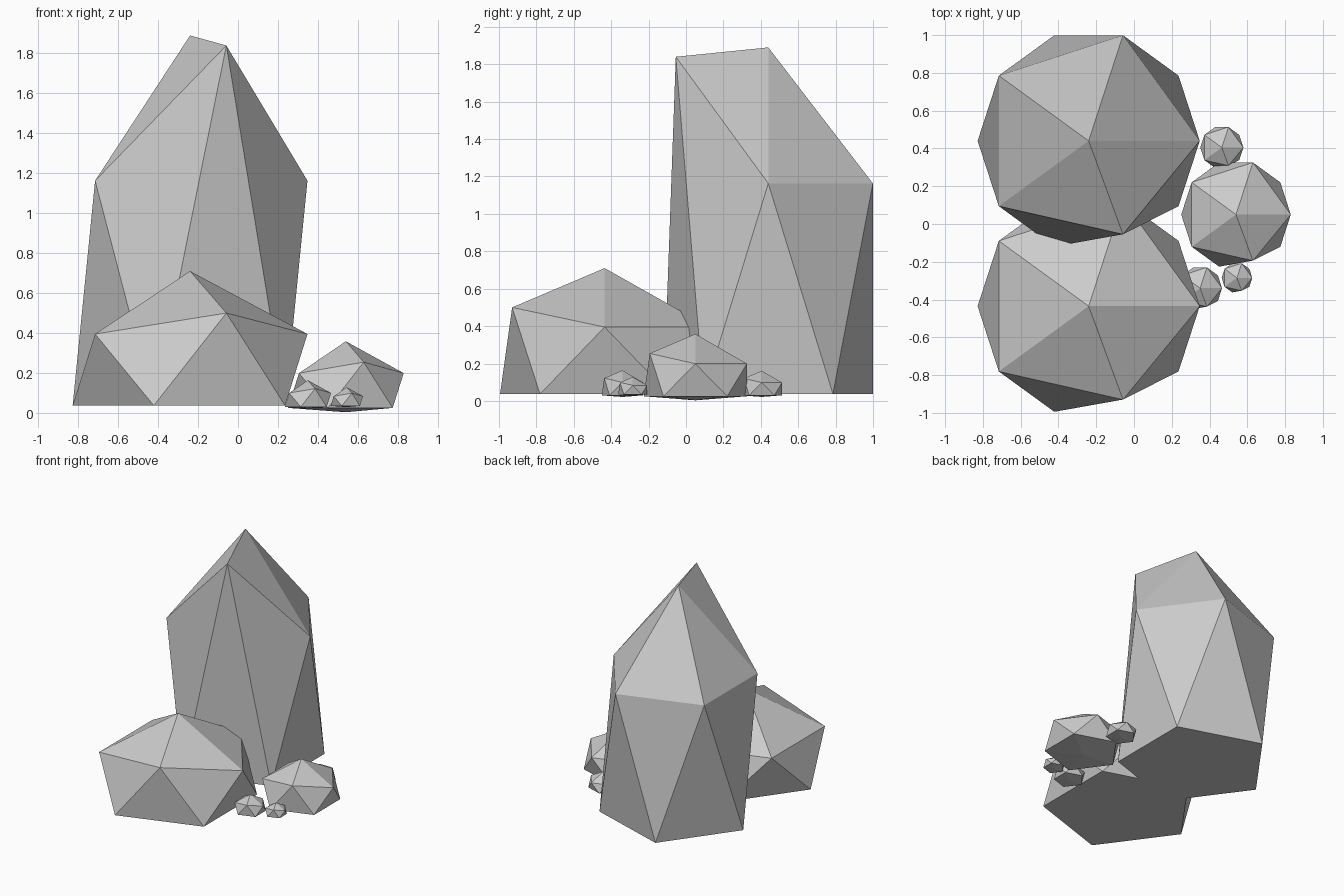
import bpy, bmesh
from math import cos, sin, radians

if "Cube" in bpy.data.objects:
    bpy.data.objects.remove(bpy.data.objects["Cube"])


def rock(name, x, y, r, bottom, low, mid, high, top):
    """Stretched icosahedron with one front corner pulled up and inwards."""
    bm = bmesh.new()
    tip = bm.verts.new((x, y, top))
    base = bm.verts.new((x, y, bottom))
    upper, lower = [], []
    for i in range(5):
        a, b = radians(72 * i), radians(72 * i + 36)
        raised = i == 4
        upper.append(bm.verts.new((x + r * cos(a),
                                   y + r * sin(a) + (0.11 * r if raised else 0),
                                   high if raised else mid)))
        lower.append(bm.verts.new((x + r * cos(b), y + r * sin(b), low)))
    for i in range(5):
        j = (i + 1) % 5
        bm.faces.new((tip, upper[i], upper[j]))
        bm.faces.new((upper[i], lower[i], upper[j]))
        bm.faces.new((lower[i], lower[j], upper[j]))
        bm.faces.new((base, lower[j], lower[i]))
    bmesh.ops.recalc_face_normals(bm, faces=bm.faces)
    mesh = bpy.data.meshes.new(name)
    bm.to_mesh(mesh)
    bm.free()
    bpy.context.collection.objects.link(bpy.data.objects.new(name, mesh))


# Large flat-based rocks
rock("tall_rock", -0.24, 0.44, 0.588, 0.037, 0.037, 1.163, 1.84, 1.89)
rock("broad_rock", -0.24, -0.435, 0.588, 0.037, 0.037, 0.395, 0.50, 0.71)

# Smaller boulder and pebbles share the same proportions
def pebble(name, x, y, r, low):
    rock(name, x, y, r, low - 0.075 * r, low,
         low + 0.60 * r, low + 0.79 * r, low + 1.15 * r)


pebble("boulder", 0.54, 0.05, 0.29, 0.025)
pebble("back_pebble", 0.465, 0.405, 0.114, 0.03)
pebble("front_pebble", 0.35, -0.34, 0.116, 0.03)
pebble("tiny_pebble", 0.545, -0.285, 0.081, 0.035)
